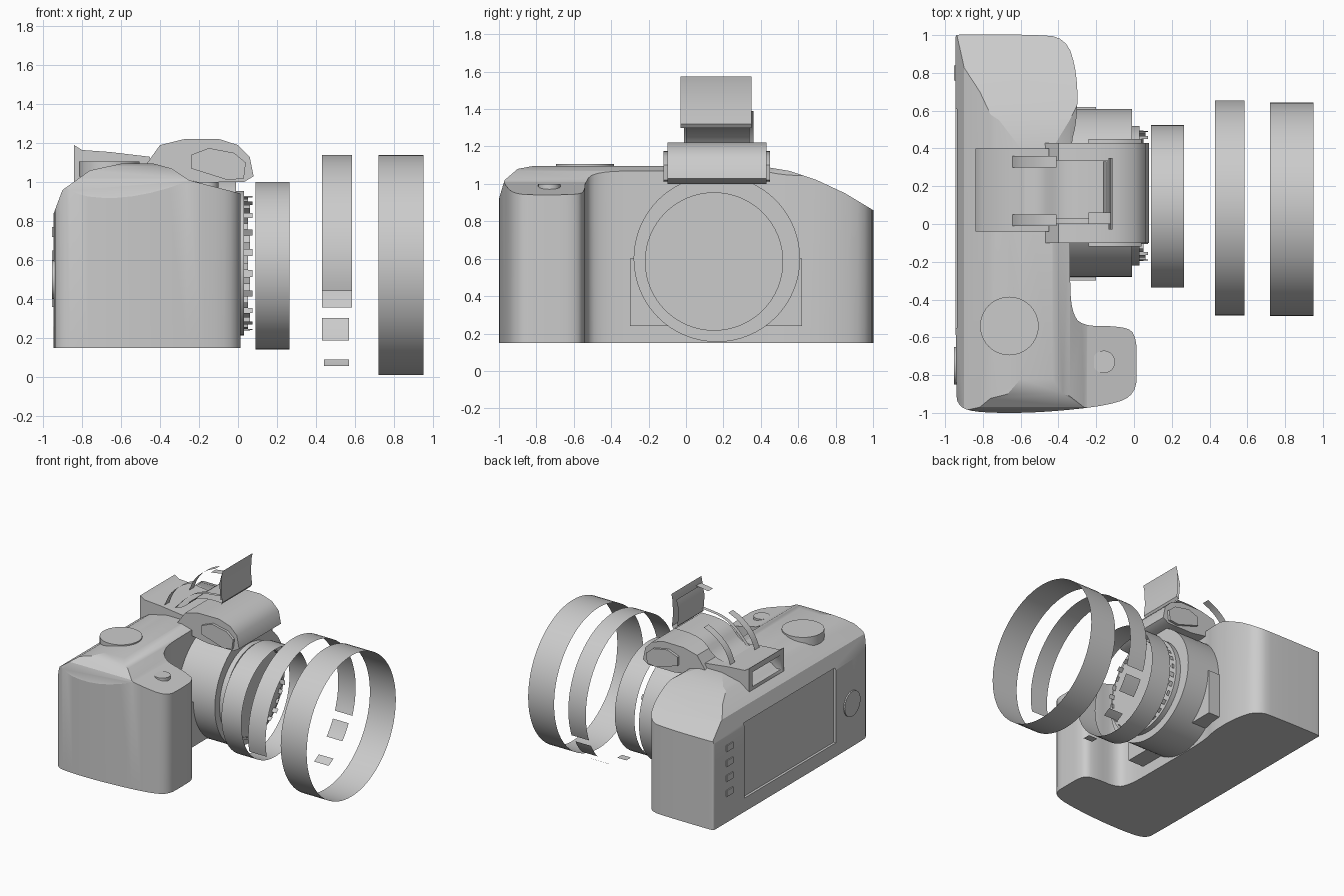
import bpy, bmesh, math
from mathutils import Vector

if "Cube" in bpy.data.objects:
    bpy.data.objects.remove(bpy.data.objects["Cube"])


def place(axis, p, d):
    """Map a 2D profile point plus depth to 3D for an extrusion axis."""
    return {'x': (d, p[0], p[1]), 'y': (p[0], d, p[1]), 'z': (p[0], p[1], d)}[axis]


def finish(name, bm, angle=35):
    bmesh.ops.recalc_face_normals(bm, faces=bm.faces)
    me = bpy.data.meshes.new(name)
    bm.to_mesh(me)
    bm.free()
    ob = bpy.data.objects.new(name, me)
    bpy.context.collection.objects.link(ob)
    smooth(ob, angle)
    return ob


def smooth(ob, angle=35):
    bpy.ops.object.select_all(action='DESELECT')
    ob.select_set(True)
    bpy.context.view_layer.objects.active = ob
    bpy.ops.object.shade_smooth_by_angle(angle=math.radians(angle))


def prism(name, pts, axis, a, b):
    bm = bmesh.new()
    lo = [bm.verts.new(place(axis, p, a)) for p in pts]
    hi = [bm.verts.new(place(axis, p, b)) for p in pts]
    n = len(pts)
    for i in range(n):
        j = (i + 1) % n
        bm.faces.new((lo[i], lo[j], hi[j], hi[i]))
    bm.faces.new(lo)
    bm.faces.new(hi)
    return finish(name, bm)


def box(name, x, y, z):
    return prism(name, [(x[0], y[0]), (x[1], y[0]), (x[1], y[1]), (x[0], y[1])], 'z', *z)


def ribbon(name, pts, axis, a, b):
    """Open sheet swept from a to b."""
    bm = bmesh.new()
    lo = [bm.verts.new(place(axis, p, a)) for p in pts]
    hi = [bm.verts.new(place(axis, p, b)) for p in pts]
    for i in range(len(pts) - 1):
        bm.faces.new((lo[i], lo[i + 1], hi[i + 1], hi[i]))
    bmesh.ops.remove_doubles(bm, verts=bm.verts, dist=1e-5)
    return finish(name, bm)


def arc(cy, cz, r, a0=0, a1=360, n=64):
    return [(cy + r * math.cos(math.radians(a0 + (a1 - a0) * i / n)),
             cz + r * math.sin(math.radians(a0 + (a1 - a0) * i / n))) for i in range(n + 1)]


def rounded(pts, steps=2, closed=True):
    """Corner cutting for soft outlines."""
    for _ in range(steps):
        out = [] if closed else [pts[0]]
        for i in range(len(pts) if closed else len(pts) - 1):
            p, q = Vector(pts[i]), Vector(pts[(i + 1) % len(pts)])
            out += [tuple(p.lerp(q, .25)), tuple(p.lerp(q, .75))]
        pts = out if closed else out + [pts[-1]]
    return pts


def boolean(ob, cutter, op):
    cutter.hide_render = True
    m = ob.modifiers.new(op, 'BOOLEAN')
    m.object, m.operation, m.solver = cutter, op, 'EXACT'
    bpy.ops.object.select_all(action='DESELECT')
    bpy.context.view_layer.objects.active = ob
    ob.select_set(True)
    bpy.ops.object.modifier_apply(modifier=m.name)
    bpy.data.objects.remove(cutter)


# Body: plan outline with the hand grip, trimmed by top profiles
plan = [(-.945, .97), (-.945, -.88), (-.93, -.97), (-.82, -1.0), (-.5, -1.0), (-.12, -.96),
        (.01, -.9), (.015, -.75), (.01, -.57), (-.08, -.54), (-.28, -.54), (-.33, -.46),
        (-.34, -.3), (-.34, .4), (-.3, .55), (-.3, .8), (-.36, .99), (-.55, 1.003),
        (-.92, 1.003), (-.945, 1.0)]
body = prism('body', rounded(plan), 'z', .15, 1.3)
side_top = [(-1, .1), (-.96, .7), (-.945, .84), (-.9, .96), (-.76, 1.06), (-.6, 1.095),
            (-.45, 1.1), (-.34, 1.07), (-.25, 1.01), (.02, .94), (.2, .9), (.2, .1)]
boolean(body, prism('trim_side', side_top, 'y', -1.2, 1.2), 'INTERSECT')
end_top = [(-1.1, .1), (-1.1, .85), (-1.0, .92), (-.97, 1.02), (-.9, 1.08), (-.82, 1.095),
           (.4, 1.095), (.55, 1.07), (.7, 1.02), (.85, .95), (1.0, .86), (1.1, .8), (1.1, .1)]
boolean(body, prism('trim_end', end_top, 'x', -1.2, 1.2), 'INTERSECT')

# Recessed rear screen
boolean(body, box('trim_screen', (-1.1, -.925), (-.55, .61), (.26, .86)), 'DIFFERENCE')
smooth(body, 30)

# Rear buttons on both sides of the screen
for i in range(4):
    z = .36 + .12 * i
    box('rear_button', (-.953, -.93), (.76, .84), (z, z + .05))
prism('rear_pad', arc(-.75, .5, .1, n=32)[:-1], 'x', -.953, -.93)

# Mode dial and shutter button
prism('mode_dial', arc(-.66, -.54, .155, n=40)[:-1], 'z', 1.03, 1.105)
prism('shutter_button', arc(-.16, -.73, .06, n=24)[:-1], 'z', .93, 1.0)

# Lens housing and mount plate
prism('lens_housing', arc(.165, .6, .445, n=64)[:-1], 'x', -.36, -.01)
prism('housing_base', [(-.3, .24), (.62, .24), (.62, .6), (-.3, .6)], 'x', -.36, -.2)
prism('mount_plate', arc(.15, .585, .37, n=64)[:-1], 'x', -.02, .03)
for i in range(30):
    ribbon('mount_tooth', arc(.15, .585, .345, i * 12, i * 12 + 6, 2), 'x', .03, .05 + .012 * (i % 3))

# Lens rings, open bands floating along the axis
ribbon('inner_ring', arc(.093, .572, .43), 'x', .09, .265)
ribbon('front_ring', arc(.078, .575, .565), 'x', .72, .95)
ribbon('middle_ring', arc(.085, .57, .57, -22, 193), 'x', .43, .585)
ribbon('middle_ring_piece', arc(.085, .57, .57, -42, -28, 5), 'x', .43, .57)
ribbon('middle_ring_piece', arc(.085, .57, .57, -64, -57, 4), 'x', .44, .57)
ribbon('middle_ring_piece', arc(.085, .57, .57, -93, -87, 4), 'x', .45, .53)

# Viewfinder hump over the mount
hump = [(-.5, 1.05), (-.4, 1.19), (-.28, 1.22), (-.1, 1.222), (0, 1.19), (.06, 1.13),
        (.08, 1.03), (.03, 1.0), (-.2, 1.0)]
prism('viewfinder_hump', hump, 'y', -.1, .43)
cheek = [(-.24, 1.14), (-.15, 1.175), (-.02, 1.15), (.04, 1.1), (.03, 1.02), (-.05, 1.01), (-.24, 1.07)]
prism('hump_cheek', cheek, 'y', -.12, .45)

# Eyepiece with a recessed window facing backwards
eye = [(-.84, .98), (-.84, 1.19), (-.8, 1.165), (-.66, 1.155), (-.45, 1.13), (-.45, 1.0)]
eyepiece = prism('eyepiece', eye, 'y', -.04, .4)
boolean(eyepiece, box('trim_eye', (-1, -.74), (.0, .36), (1.03, 1.145)), 'DIFFERENCE')

# Raised flash: curved hinge arms and upright plate
ribbon('flash_cover', rounded([(-.65, 1.14), (-.6, 1.26), (-.5, 1.35), (-.41, 1.39)], 2, False), 'y', -.01, .05)
ribbon('flash_cover', rounded([(-.65, 1.14), (-.6, 1.26), (-.5, 1.35), (-.41, 1.39)], 2, False), 'y', .3, .36)
ribbon('flash_arm', rounded([(-.6, 1.14), (-.48, 1.17), (-.4, 1.27), (-.28, 1.3), (-.14, 1.3)], 2, False), 'y', 0, .34)
ribbon('flash_arm_edge', rounded([(-.56, 1.15), (-.46, 1.26), (-.35, 1.33), (-.16, 1.35)], 2, False), 'y', .0, .03)
ribbon('flash_plate', [(-.135, 1.3), (-.12, 1.32), (-.13, 1.42), (-.125, 1.53), (-.115, 1.575)], 'y', -.03, .35)
ribbon('flash_lip', [(-.24, 1.52), (-.14, 1.535), (-.125, 1.53)], 'y', .0, .06)
ribbon('flash_side', [(-.155, 1.32), (-.165, 1.45), (-.145, 1.53)], 'y', .0, .33)
